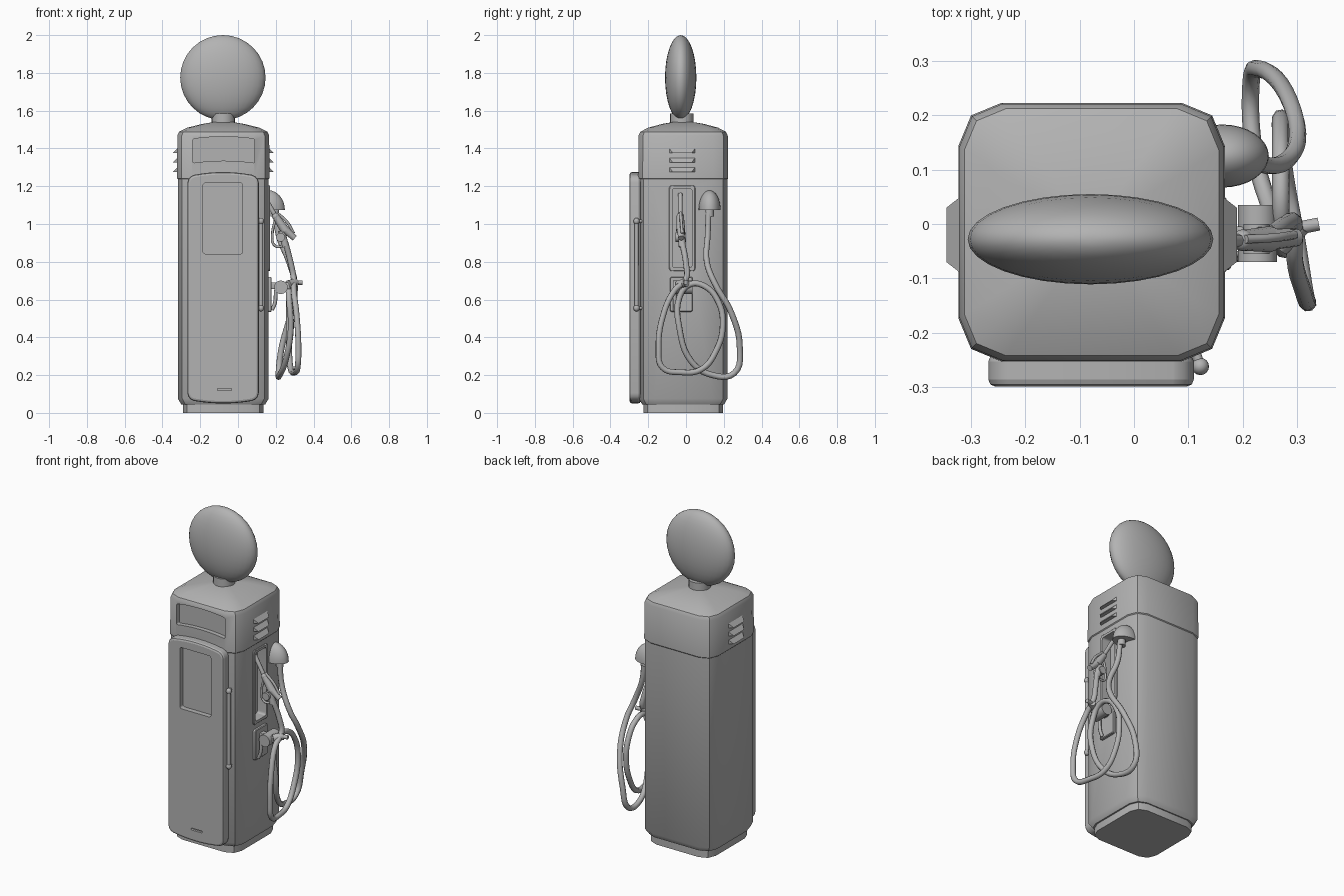
import bpy, bmesh, math
from mathutils import Vector

cube = bpy.data.objects.get("Cube")
if cube:
    bpy.data.objects.remove(cube, do_unlink=True)

grey = bpy.data.materials.new("plain grey")
grey.use_nodes = True
grey.diffuse_color = (0.45, 0.45, 0.45, 1)
grey.node_tree.nodes["Principled BSDF"].inputs["Base Color"].default_value = (0.45, 0.45, 0.45, 1)
CX, CY = -0.078, -0.015  # cabinet centre


def activate(ob):
    bpy.ops.object.select_all(action='DESELECT')
    ob.select_set(True)
    bpy.context.view_layer.objects.active = ob


def smooth(ob, angle=35):
    activate(ob)
    bpy.ops.object.shade_smooth_by_angle(angle=math.radians(angle))
    return ob


def finish(bm, name):
    bmesh.ops.recalc_face_normals(bm, faces=bm.faces)
    me = bpy.data.meshes.new(name)
    bm.to_mesh(me)
    bm.free()
    ob = bpy.data.objects.new(name, me)
    bpy.context.collection.objects.link(ob)
    me.materials.append(grey)
    return smooth(ob)


def bevel(ob, width, segments=2):
    mod = ob.modifiers.new("bevel", 'BEVEL')
    mod.width, mod.segments, mod.limit_method = width, segments, 'ANGLE'
    mod.angle_limit = math.radians(40)
    activate(ob)
    bpy.ops.object.modifier_apply(modifier="bevel")
    return smooth(ob)


def cut(ob, cutter, keep=False):
    mod = ob.modifiers.new("cut", 'BOOLEAN')
    mod.object, mod.operation, mod.solver = cutter, 'DIFFERENCE', 'EXACT'
    activate(ob)
    bpy.ops.object.modifier_apply(modifier="cut")
    if not keep:
        bpy.data.objects.remove(cutter, do_unlink=True)
    smooth(ob)


def loft(name, rings, corner=0.078):
    """Stack rounded rectangles given as (z, half x, half y)."""
    bm = bmesh.new()
    loops = []
    for z, hx, hy in rings:
        r = corner * hx / 0.24
        loop = []
        for q, (sx, sy) in enumerate([(1, 1), (-1, 1), (-1, -1), (1, -1)]):
            for k in range(3):
                a = math.radians(90 * q + 45 * k)
                loop.append(bm.verts.new((CX + sx * (hx - r) + r * math.cos(a),
                                          CY + sy * (hy - r) + r * math.sin(a), z)))
        loops.append(loop)
    for a, b in zip(loops, loops[1:]):
        for i in range(len(a)):
            j = (i + 1) % len(a)
            bm.faces.new((a[i], a[j], b[j], b[i]))
    bm.faces.new(loops[0])
    bm.faces.new(loops[-1])
    return finish(bm, name)


def panel(name, axis, u, z, depth, radius, top=0.0, bottom=0.0):
    """Upright slab with arched ends and rounded corners, facing x or y."""
    n = 10
    ts = [i / n for i in range(n + 1)]
    pts = [(u[0] + (u[1] - u[0]) * t, z[0] + bottom * (2 * t - 1) ** 2) for t in ts]
    pts += [(u[1] - (u[1] - u[0]) * t, z[1] - top * (2 * t - 1) ** 2) for t in ts]
    bm = bmesh.new()
    place = (lambda a, b, d: (d, a, b)) if axis == 'x' else (lambda a, b, d: (a, d, b))
    lo, hi = [[bm.verts.new(place(a, b, d)) for a, b in pts] for d in depth]
    bm.faces.new(lo)
    bm.faces.new(hi)
    edges = []
    for i in range(len(pts)):
        j = (i + 1) % len(pts)
        bm.faces.new((lo[i], lo[j], hi[j], hi[i]))
    for i in (0, n, n + 1, 2 * n + 1):
        edges.append(bm.edges.get((lo[i], hi[i])))
    bmesh.ops.bevel(bm, geom=edges, offset=radius, segments=3, profile=0.5, affect='EDGES')
    return finish(bm, name)


def rod(name, a, b, r1, r2=None, sides=12):
    a, b = Vector(a), Vector(b)
    bm = bmesh.new()
    bmesh.ops.create_cone(bm, cap_ends=True, segments=sides, radius1=r1,
                          radius2=r1 if r2 is None else r2, depth=(b - a).length)
    bm.transform((b - a).to_track_quat('Z', 'Y').to_matrix().to_4x4())
    bmesh.ops.translate(bm, verts=bm.verts, vec=(a + b) / 2)
    return finish(bm, name)


def ball(name, loc, size, half=False, detail=16):
    bm = bmesh.new()
    bmesh.ops.create_uvsphere(bm, u_segments=detail * 2, v_segments=detail, radius=1)
    if half:
        geom = list(bm.verts) + list(bm.edges) + list(bm.faces)
        bmesh.ops.bisect_plane(bm, geom=geom, plane_co=(0, 0, 0), plane_no=(0, 0, 1), clear_inner=True)
        bmesh.ops.holes_fill(bm, edges=[e for e in bm.edges if e.is_boundary])
    bmesh.ops.scale(bm, verts=bm.verts, vec=size)
    bmesh.ops.translate(bm, verts=bm.verts, vec=loc)
    return finish(bm, name)


def tube(name, points, radius):
    cu = bpy.data.curves.new(name, 'CURVE')
    cu.dimensions, cu.bevel_depth, cu.bevel_resolution = '3D', radius, 2
    cu.resolution_u, cu.use_fill_caps = 5, True
    sp = cu.splines.new('BEZIER')
    sp.bezier_points.add(len(points) - 1)
    for bp, p in zip(sp.bezier_points, points):
        bp.co = p
        bp.handle_left_type = bp.handle_right_type = 'AUTO'
    cu.materials.append(grey)
    ob = bpy.data.objects.new(name, cu)
    bpy.context.collection.objects.link(ob)
    activate(ob)
    bpy.ops.object.convert(target='MESH')
    return smooth(bpy.context.object, 60)


# Cabinet: plinth, lower body, upper hood with domed roof
loft("plinth", [(0, 0.213, 0.21), (0.045, 0.213, 0.21), (0.055, 0.205, 0.2)])
body = loft("cabinet_body", [(0.045, 0.222, 0.217), (0.075, 0.24, 0.234), (1.237, 0.24, 0.234)])
hood = loft("cabinet_hood", [(1.237, 0.24, 0.234), (1.242, 0.245, 0.238), (1.468, 0.243, 0.236),
                             (1.488, 0.234, 0.227), (1.51, 0.19, 0.185), (1.53, 0.11, 0.11),
                             (1.54, 0.05, 0.05)])
cut(hood, panel("display_cutter", 'y', (-0.24, 0.088), (1.335, 1.462), (-0.4, -0.225), 0.008, 0.012, -0.012))

# Globe sign on its neck
rod("globe_neck", (-0.078, -0.022, 1.52), (-0.078, -0.022, 1.585), 0.062, sides=20)
ball("globe", (-0.08, -0.028, 1.775), (0.226, 0.083, 0.225))

# Front door with window, lower slot and pull rod
door = bevel(panel("door", 'y', (-0.268, 0.11), (0.05, 1.275), (-0.299, -0.24), 0.035, 0.022, 0.02), 0.013)
cut(door, panel("window_cutter", 'y', (-0.185, 0.025), (0.842, 1.217), (-0.4, -0.268), 0.012))
cut(door, panel("slot_cutter", 'y', (-0.108, -0.035), (0.118, 0.13), (-0.4, -0.285), 0.004))
rod("door_pull", (0.122, -0.262, 0.555), (0.122, -0.262, 1.015), 0.011)
for z in (0.555, 1.015):
    ball("pull_knob", (0.122, -0.262, z), (0.016, 0.016, 0.018), detail=8)
    rod("pull_mount", (0.11, -0.225, z), (0.122, -0.262, z), 0.009)

# Side louvres
for side in (-1, 1):
    for z in (1.275, 1.325, 1.375):
        wall = CX + side * 0.235
        tip = CX + side * 0.267
        bm = bmesh.new()
        for p in ((wall, -0.095, z + 0.035), (wall, 0.055, z + 0.035), (wall, -0.095, z),
                  (wall, 0.055, z), (tip, -0.07, z), (tip, 0.03, z)):
            bm.verts.new(p)
        bmesh.ops.convex_hull(bm, input=bm.verts)
        finish(bm, "louvre")

# Nozzle recess with raised frame
frame = bevel(panel("recess_frame", 'x', (-0.09, 0.05), (0.75, 1.205), (0.15, 0.17), 0.02), 0.004, 1)
recess = panel("recess_cutter", 'x', (-0.072, 0.032), (0.77, 1.187), (0.11, 0.3), 0.015)
cut(frame, recess, keep=True)
cut(body, recess)

# Nozzle: spout, valve body, grip, trigger and guard
tube("nozzle_spout", [(0.13, -0.03, 1.16), (0.165, -0.03, 1.1), (0.205, -0.03, 1.03)], 0.012)
ball("spout_collar", (0.2, -0.03, 1.04), (0.02, 0.02, 0.02), detail=8)
rod("nozzle_body", (0.2, -0.03, 1.04), (0.25, -0.028, 0.965), 0.019, 0.024)
rod("nozzle_grip", (0.24, -0.028, 0.98), (0.3, -0.025, 0.925), 0.022, 0.016)
rod("valve_cap", (0.225, -0.055, 0.93), (0.225, 0.0, 0.93), 0.024)
rod("nozzle_swivel", (0.23, -0.025, 0.965), (0.252, -0.02, 0.88), 0.019)
tube("trigger_guard", [(0.2, -0.03, 1.03), (0.182, -0.03, 0.95), (0.195, -0.028, 0.885),
                       (0.25, -0.022, 0.885)], 0.007)
tube("trigger", [(0.205, -0.028, 1.06), (0.26, -0.025, 1.01), (0.295, -0.02, 0.95)], 0.008)

# Hose holder
bevel(panel("holder_plate", 'x', (-0.085, 0.035), (0.535, 0.72), (0.155, 0.178), 0.01), 0.004, 1)
bevel(panel("holder_arm", 'x', (-0.045, -0.005), (0.655, 0.69), (0.17, 0.28), 0.006), 0.004, 1)
rod("holder_spool", (0.227, -0.07, 0.665), (0.227, 0.035, 0.665), 0.036, sides=16)
tube("holder_hook", [(0.2, -0.06, 0.65), (0.195, -0.06, 0.58), (0.18, -0.06, 0.545)], 0.01)
rod("hose_clamp", (0.265, -0.04, 0.68), (0.305, 0.0, 0.69), 0.022)
rod("clamp_pin", (0.29, -0.01, 0.69), (0.34, 0.0, 0.69), 0.012)

# Hose outlet cowl and looped hose
ball("hose_cowl", (0.162, 0.125, 1.075), (0.086, 0.058, 0.103), half=True)
rod("cowl_rim", (0.195, 0.125, 1.04), (0.195, 0.125, 1.08), 0.022)
tube("hose", [(0.2, 0.12, 1.08), (0.215, 0.115, 0.94), (0.27, 0.11, 0.8), (0.30, 0.15, 0.69),
              (0.28, 0.24, 0.53), (0.23, 0.285, 0.34), (0.215, 0.255, 0.21), (0.22, 0.14, 0.2),
              (0.25, 0.03, 0.27), (0.28, -0.035, 0.45), (0.27, -0.035, 0.61), (0.27, 0.02, 0.68),
              (0.27, 0.1, 0.67), (0.27, 0.17, 0.59), (0.27, 0.195, 0.47), (0.27, 0.16, 0.33),
              (0.28, 0.08, 0.23), (0.30, -0.03, 0.215), (0.315, -0.125, 0.24), (0.32, -0.145, 0.34),
              (0.31, -0.12, 0.52), (0.295, -0.06, 0.65), (0.295, 0.0, 0.71), (0.28, 0.0, 0.79),
              (0.252, -0.02, 0.9)], 0.016)
